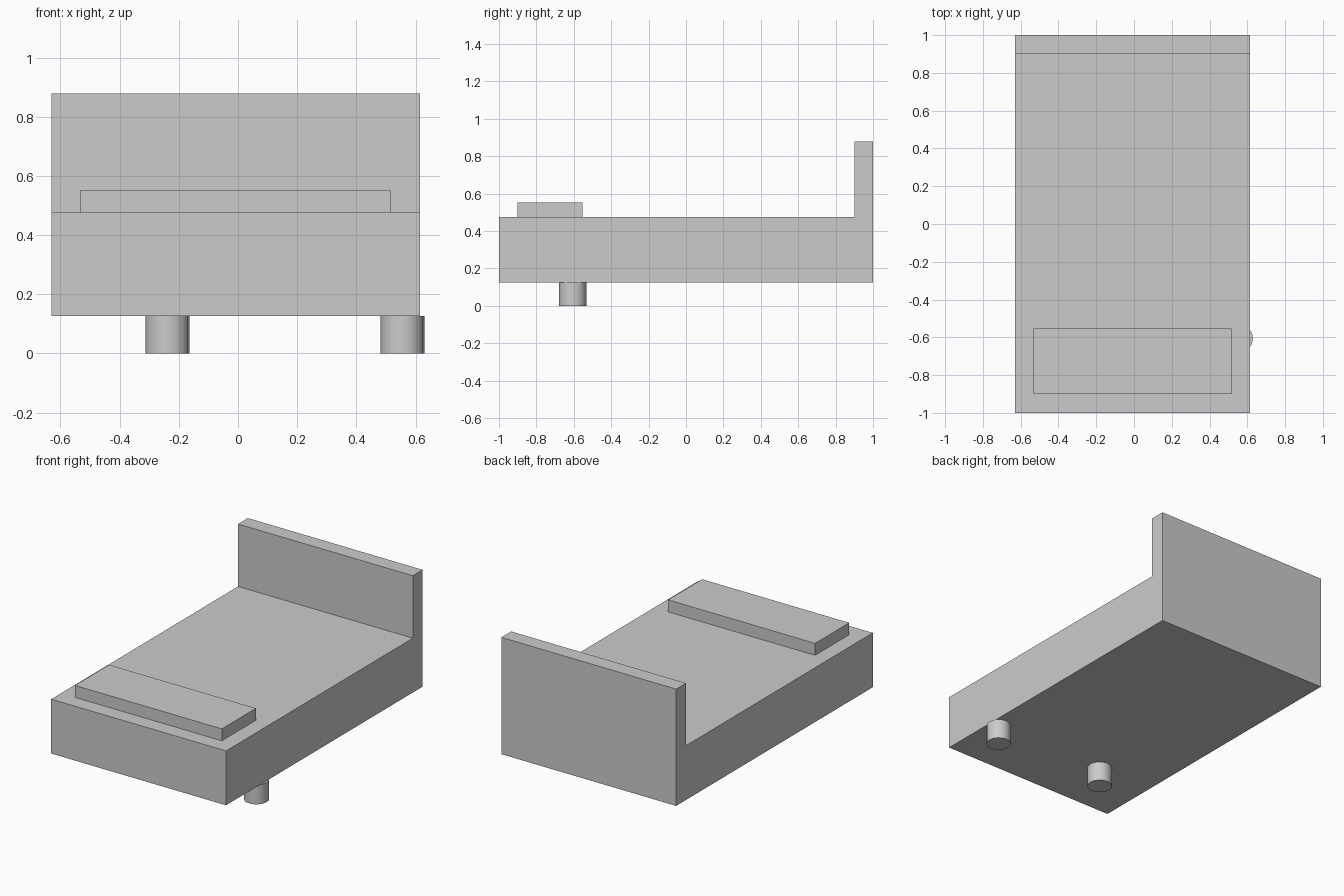
import bpy
import bmesh
from mathutils import Matrix

if "Cube" in bpy.data.objects:
    bpy.data.objects.remove(bpy.data.objects["Cube"], do_unlink=True)

GREY = (0.6, 0.6, 0.6, 1.0)
mat = bpy.data.materials.new("plain grey")
mat.use_nodes = True
mat.diffuse_color = GREY
mat.node_tree.nodes["Principled BSDF"].inputs["Base Color"].default_value = GREY


def add_object(name, bm):
    bmesh.ops.recalc_face_normals(bm, faces=bm.faces)
    mesh = bpy.data.meshes.new(name)
    bm.to_mesh(mesh)
    bm.free()
    mesh.materials.append(mat)
    obj = bpy.data.objects.new(name, mesh)
    bpy.context.collection.objects.link(obj)
    return obj


def extrude_profile(name, profile, x0, x1):
    """Sweep a closed (y, z) outline along x."""
    bm = bmesh.new()
    face = bm.faces.new([bm.verts.new((x0, y, z)) for y, z in profile])
    swept = bmesh.ops.extrude_face_region(bm, geom=[face])["geom"]
    verts = [g for g in swept if isinstance(g, bmesh.types.BMVert)]
    bmesh.ops.translate(bm, verts=verts, vec=(x1 - x0, 0, 0))
    return add_object(name, bm)


def leg(name, x, y, radius, height):
    bm = bmesh.new()
    bmesh.ops.create_cone(bm, cap_ends=True, segments=16, radius1=radius,
                          radius2=radius, depth=height,
                          matrix=Matrix.Translation((x, y, height / 2)))
    obj = add_object(name, bm)
    # Round sides, crisp end caps
    bpy.ops.object.select_all(action="DESELECT")
    obj.select_set(True)
    bpy.context.view_layer.objects.active = obj
    bpy.ops.object.shade_smooth_by_angle()


BOTTOM, DECK, TOP = 0.126, 0.476, 0.878

# Bed base and upright end board in one continuous L-shaped body
extrude_profile("bed_body", [(-1, BOTTOM), (1, BOTTOM), (1, TOP),
                             (0.9, TOP), (0.9, DECK), (-1, DECK)], -0.63, 0.615)

# Flat pillow
extrude_profile("pillow", [(-0.9, DECK), (-0.553, DECK),
                           (-0.553, 0.553), (-0.9, 0.553)], -0.532, 0.515)

# Two short round legs
for name, x in (("leg_right", -0.238), ("leg_left", 0.556)):
    leg(name, x, -0.606, 0.074, BOTTOM)
